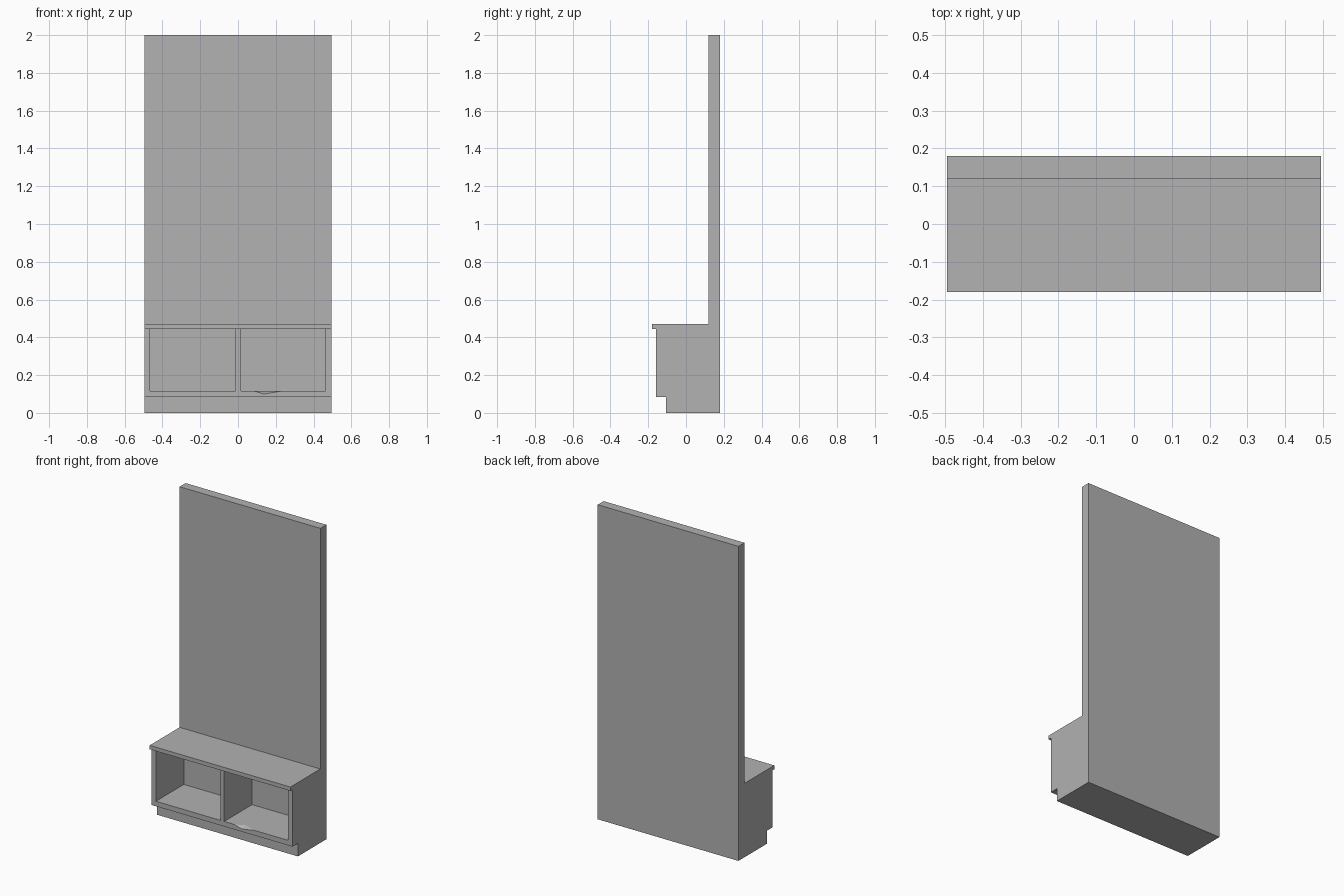
import bpy
import bmesh
from mathutils import Vector

cube = bpy.data.objects.get("Cube")
if cube:
    bpy.data.objects.remove(cube, do_unlink=True)

# One plain grey finish
grey = bpy.data.materials.new("grey")
grey.use_nodes = True
colour = (0.445, 0.445, 0.445, 1)
grey.diffuse_color = colour
grey.node_tree.nodes["Principled BSDF"].inputs["Base Color"].default_value = colour

HALF_WIDTH = 0.495
FRONT, BACK = -0.16, 0.12          # cubby front and cubby back wall
FLOOR, CEILING = 0.115, 0.445


def add_object(name, bm):
    bmesh.ops.recalc_face_normals(bm, faces=bm.faces)
    mesh = bpy.data.meshes.new(name)
    bm.to_mesh(mesh)
    bm.free()
    mesh.materials.append(grey)
    obj = bpy.data.objects.new(name, mesh)
    bpy.context.collection.objects.link(obj)
    return obj


def extrude_profile(name, profile, x0, x1):
    """Sweep a closed (y, z) outline along x."""
    bm = bmesh.new()
    face = bm.faces.new([bm.verts.new((x0, y, z)) for y, z in profile])
    swept = bmesh.ops.extrude_face_region(bm, geom=[face])["geom"]
    moved = [v for v in swept if isinstance(v, bmesh.types.BMVert)]
    bmesh.ops.translate(bm, verts=moved, vec=(x1 - x0, 0, 0))
    return add_object(name, bm)


def hull(name, points):
    bm = bmesh.new()
    bmesh.ops.convex_hull(bm, input=[bm.verts.new(p) for p in points])
    return add_object(name, bm)


def carve(target, cutter):
    cutter.hide_render = True
    mod = target.modifiers.new("carve", 'BOOLEAN')
    mod.operation = 'DIFFERENCE'
    mod.solver = 'EXACT'
    mod.object = cutter
    bpy.context.view_layer.objects.active = target
    bpy.ops.object.modifier_apply(modifier=mod.name)
    bpy.data.objects.remove(cutter, do_unlink=True)


# Tall back panel, overhanging seat, cabinet and recessed plinth in one outline
bench = extrude_profile("bench_with_back_panel", [
    (0.18, 0), (0.18, 2), (BACK, 2), (BACK, 0.47), (-0.18, 0.47),
    (-0.18, CEILING), (FRONT, CEILING), (FRONT, 0.083),
    (-0.105, 0.083), (-0.105, 0)], -HALF_WIDTH, HALF_WIDTH)

# Two open cubbies either side of the divider
for x0, x1 in ((-0.465, -0.012), (0.015, 0.462)):
    opening = [(FRONT - 0.01, FLOOR), (FRONT - 0.01, CEILING),
               (BACK, CEILING), (BACK, FLOOR)]
    carve(bench, extrude_profile("cubby_cutter", opening, x0, x1))

# Small chip in the front edge of one cubby floor
left = Vector((0.087, FRONT, FLOOR))
right = Vector((0.228, FRONT, FLOOR))
low = Vector((0.138, FRONT, 0.1))
inner = Vector((0.15, -0.13, FLOOR))
tip = low + (low - inner) * 0.3
carve(bench, hull("chip_cutter", [
    tip, inner + (inner - low) * 0.3,
    tip + (left - low) * 2, tip + (right - low) * 2]))
